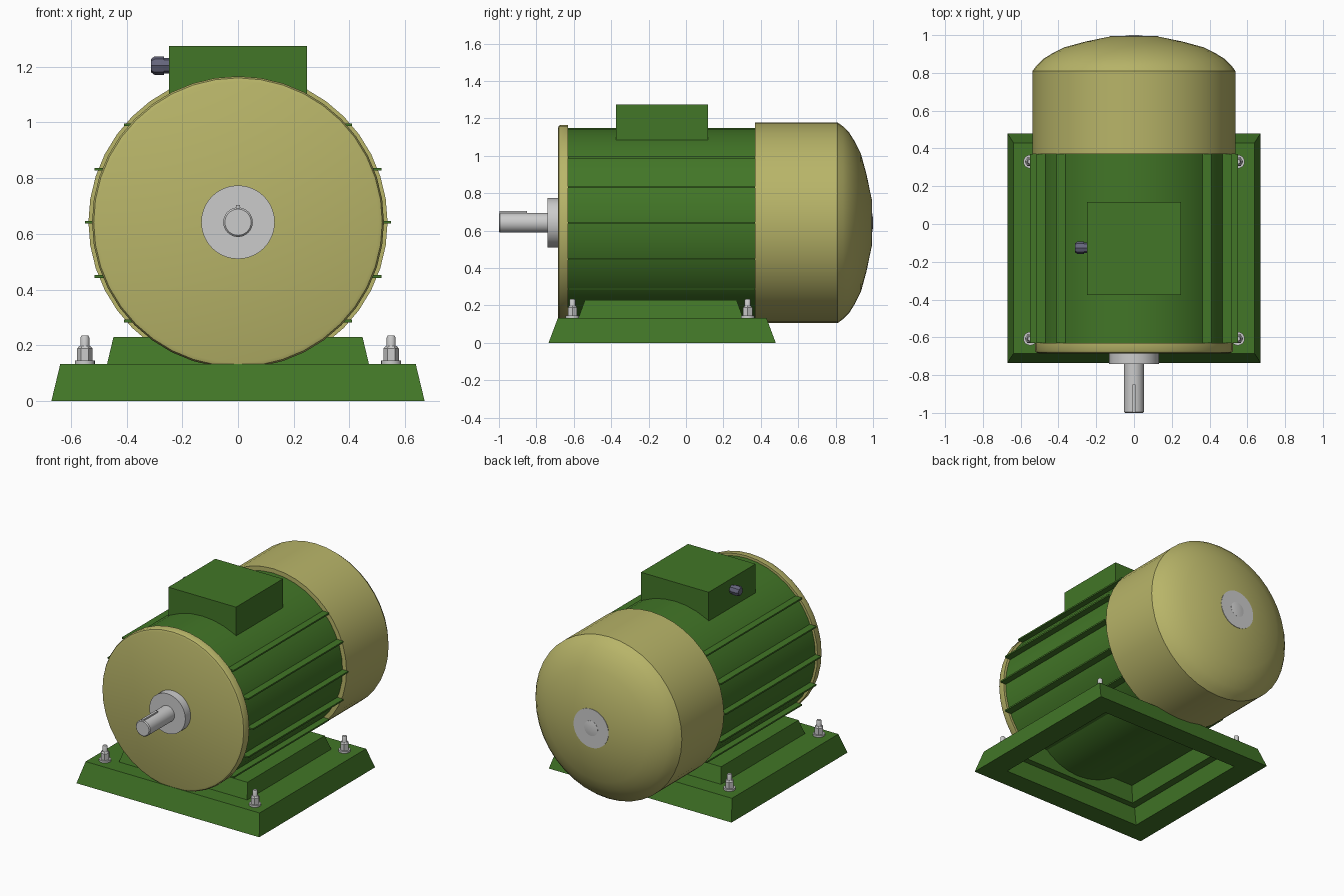
import bpy, bmesh, math
from mathutils import Matrix

cube = bpy.data.objects.get("Cube")
if cube:
    bpy.data.objects.remove(cube, do_unlink=True)

AXIS_Z = 0.642  # height of the motor axis


def material(name, rgb, rough=0.6):
    m = bpy.data.materials.new(name)
    m.use_nodes = True
    m.diffuse_color = (*rgb, 1)
    node = m.node_tree.nodes["Principled BSDF"]
    node.inputs["Base Color"].default_value = (*rgb, 1)
    node.inputs["Roughness"].default_value = rough
    return m


GREEN = material("green paint", (0.054, 0.18, 0.02))
CREAM = material("cream paint", (0.48, 0.46, 0.14))
STEEL = material("steel", (0.6, 0.6, 0.6))
GLAND = material("gland grey", (0.13, 0.13, 0.2))


def finish(name, bm, mat, smooth=True):
    bmesh.ops.recalc_face_normals(bm, faces=bm.faces)
    mesh = bpy.data.meshes.new(name)
    bm.to_mesh(mesh)
    bm.free()
    mesh.materials.append(mat)
    ob = bpy.data.objects.new(name, mesh)
    bpy.context.collection.objects.link(ob)
    if smooth:
        bpy.ops.object.select_all(action="DESELECT")
        ob.select_set(True)
        bpy.context.view_layer.objects.active = ob
        bpy.ops.object.shade_smooth_by_angle(angle=math.radians(35))
    return ob


def loft(bm, rings):
    """Skin a list of point rings and cap both ends."""
    loops = [[bm.verts.new(p) for p in ring] for ring in rings]
    n = len(loops[0])
    for a, b in zip(loops, loops[1:]):
        for i in range(n):
            j = (i + 1) % n
            bm.faces.new((a[i], a[j], b[j], b[i]))
    bm.faces.new(loops[0])
    bm.faces.new(loops[-1])


def lathe(name, profile, mat, axis="Y", at=(0, 0, AXIS_Z), sides=40):
    """Turn (distance along axis, radius) pairs around an axis."""
    bm = bmesh.new()
    rings = []
    for d, r in profile:
        ring = []
        for i in range(sides):
            a = math.tau * i / sides
            u, v = r * math.cos(a), r * math.sin(a)
            ring.append({"X": (d, u, v), "Y": (u, d, v), "Z": (u, v, d)}[axis])
        rings.append(ring)
    loft(bm, rings)
    bmesh.ops.translate(bm, verts=bm.verts, vec=at)
    return finish(name, bm, mat)


def box(name, low, high, mat):
    bm = bmesh.new()
    size = [h - l for l, h in zip(low, high)]
    mid = [(h + l) / 2 for l, h in zip(low, high)]
    bmesh.ops.create_cube(bm, size=1, matrix=Matrix.Translation(mid) @ Matrix.Diagonal((*size, 1)))
    return finish(name, bm, mat, smooth=False)


# Hollow base with a raised saddle: inner ceiling, down, rim, up the outside
base_rings = [
    (0.21, 0.42, -0.52, 0.25),
    (0.11, 0.45, -0.55, 0.28),
    (0.11, 0.50, -0.59, 0.33),
    (0.0, 0.52, -0.60, 0.345),
    (0.0, 0.67, -0.735, 0.48),
    (0.133, 0.638, -0.685, 0.43),
    (0.133, 0.47, -0.575, 0.305),
    (0.23, 0.447, -0.54, 0.27),
]
bm = bmesh.new()
loft(bm, [[(-x, y0, z), (x, y0, z), (x, y1, z), (-x, y1, z)] for z, x, y0, y1 in base_rings])
finish("base", bm, GREEN, smooth=False)

# Motor housing, end plate and fan hood
lathe("housing", [(-0.64, 0.508), (0.38, 0.508)], GREEN)
lathe("front_plate", [(-0.685, 0.505), (-0.68, 0.518), (-0.67, 0.524), (-0.63, 0.524)], CREAM)
lathe("fan_hood", [(0.37, 0.537), (0.81, 0.537), (0.84, 0.515), (0.872, 0.483),
                   (0.905, 0.43), (0.935, 0.37), (0.965, 0.26), (0.992, 0.13)], CREAM)

# Cooling fins, mirrored left and right
for side, s in (("left", 1), ("right", -1)):
    for k, (dz, reach) in enumerate([(0.35, 0.41), (0.19, 0.515), (0, 0.55), (-0.195, 0.515), (-0.355, 0.41)]):
        xs = sorted((s * (reach - 0.08), s * reach))
        z = AXIS_Z + dz
        box(f"{side}_fin_{k + 1}", (xs[0], -0.63, z - 0.005), (xs[1], 0.37, z + 0.005), GREEN)

# Drive shaft with collar and key, rear bearing cap
lathe("shaft_collar", [(-0.74, 0.132), (-0.68, 0.132)], STEEL)
lathe("drive_shaft", [(-1.0, 0.047), (-0.994, 0.053), (-0.73, 0.053)], STEEL, sides=32)
box("shaft_key", (-0.008, -0.998, AXIS_Z + 0.03), (0.008, -0.85, AXIS_Z + 0.062), STEEL)
lathe("rear_cap", [(0.98, 0.128), (0.995, 0.128)], STEEL)
lathe("rear_shaft_end", [(0.98, 0.052), (0.996, 0.05), (0.999, 0.03), (1.0, 0.01)], STEEL, sides=24)

# Terminal box and cable gland
box("terminal_box", (-0.248, -0.375, 1.08), (0.248, 0.117, 1.275), GREEN)
lathe("cable_gland", [(-0.24, 0.028), (-0.265, 0.028), (-0.266, 0.033), (-0.3, 0.033), (-0.312, 0.024)],
      GLAND, axis="X", at=(0, -0.126, 1.204), sides=8)

# Foot bolts: washer, hex nut and stud at each corner
for side, x in (("left", 0.55), ("right", -0.55)):
    for end, y in (("front", -0.607), ("rear", 0.33)):
        name = f"{end}_{side}"
        at = (x, y, 0.133)
        lathe(name + "_washer", [(-0.01, 0.036), (0.013, 0.036)], STEEL, "Z", at, 20)
        lathe(name + "_nut", [(0.012, 0.028), (0.055, 0.028), (0.064, 0.02)], STEEL, "Z", at, 6)
        lathe(name + "_stud", [(0.05, 0.016), (0.095, 0.016), (0.102, 0.012)], STEEL, "Z", at, 12)
